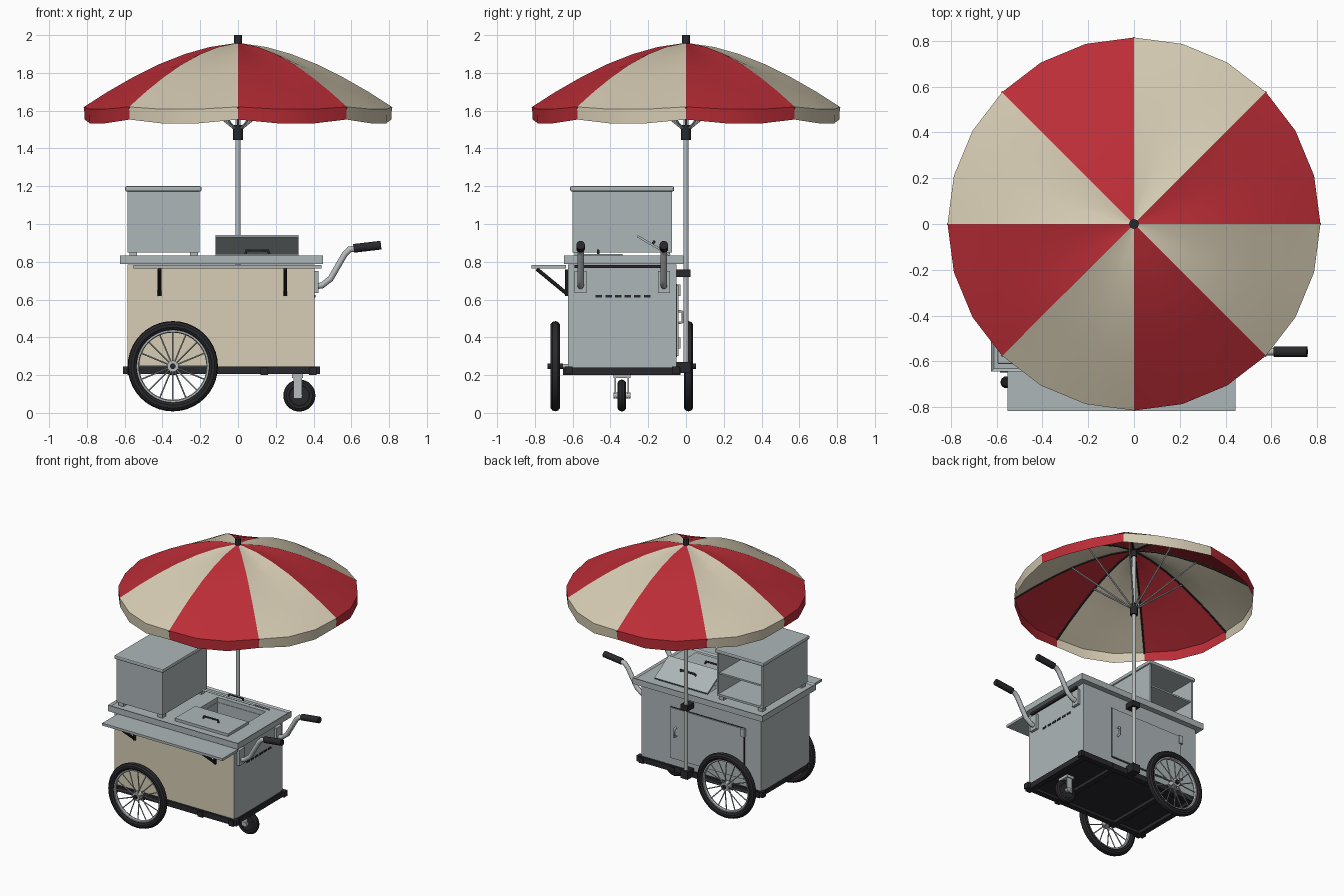
import bpy, bmesh, math
from mathutils import Vector, Matrix

if "Cube" in bpy.data.objects:
    bpy.data.objects.remove(bpy.data.objects["Cube"])


def mat(name, col):
    m = bpy.data.materials.new(name)
    m.diffuse_color = (*col, 1)
    m.use_nodes = True
    m.node_tree.nodes["Principled BSDF"].inputs["Base Color"].default_value = m.diffuse_color
    return m


STEEL = mat("steel", (0.42, 0.47, 0.48))
CHROME = mat("pale_metal", (0.47, 0.50, 0.51))
CREAM = mat("cream", (0.68, 0.61, 0.46))
RED = mat("red", (0.50, 0.026, 0.038))
BLACK = mat("black", (0.022, 0.022, 0.026))


def finish(name, bm, *mats, smooth=True):
    me = bpy.data.meshes.new(name)
    bm.to_mesh(me)
    bm.free()
    for m in mats:
        me.materials.append(m)
    if smooth:
        me.shade_smooth()
        me.set_sharp_from_angle(angle=math.radians(35))
    ob = bpy.data.objects.new(name, me)
    bpy.context.collection.objects.link(ob)
    return ob


def add_box(bm, x0, x1, y0, y1, z0, z1):
    M = Matrix.Translation(((x0 + x1) / 2, (y0 + y1) / 2, (z0 + z1) / 2))
    M = M @ Matrix.Diagonal((x1 - x0, y1 - y0, z1 - z0, 1))
    return bmesh.ops.create_cube(bm, size=1, matrix=M)


def boxes(name, m, *dims):
    bm = bmesh.new()
    for d in dims:
        add_box(bm, *d)
    return finish(name, bm, m, smooth=False)


def add_rod(bm, a, b, r, n=12):
    a, b = Vector(a), Vector(b)
    M = Matrix.Translation((a + b) / 2) @ (b - a).to_track_quat('Z', 'Y').to_matrix().to_4x4()
    bmesh.ops.create_cone(bm, cap_ends=True, segments=n, radius1=r, radius2=r,
                          depth=(b - a).length, matrix=M)


def rods(name, m, r, *pairs, n=12):
    bm = bmesh.new()
    for a, b in pairs:
        add_rod(bm, a, b, r, n)
    return finish(name, bm, m)


def pipe(name, m, r, pts):
    cu = bpy.data.curves.new(name, 'CURVE')
    cu.dimensions, cu.bevel_depth, cu.bevel_resolution, cu.use_fill_caps = '3D', r, 3, True
    sp = cu.splines.new('POLY')
    sp.points.add(len(pts) - 1)
    for p, c in zip(sp.points, pts):
        p.co = (*c, 1)
    cu.materials.append(m)
    ob = bpy.data.objects.new(name, cu)
    bpy.context.collection.objects.link(ob)


def ring(name, m, c, R, r, wide, n=40, k=10):
    """Torus around the y axis with an elliptical section."""
    bm = bmesh.new()
    vs = [[bm.verts.new((c[0] + (R + r * math.cos(b)) * math.cos(a), c[1] + wide * math.sin(b),
                         c[2] + (R + r * math.cos(b)) * math.sin(a)))
           for b in [j * math.tau / k for j in range(k)]]
          for a in [i * math.tau / n for i in range(n)]]
    for i in range(n):
        for j in range(k):
            bm.faces.new((vs[i][j], vs[i][(j + 1) % k], vs[(i + 1) % n][(j + 1) % k], vs[(i + 1) % n][j]))
    bmesh.ops.recalc_face_normals(bm, faces=bm.faces)
    finish(name, bm, m)


# Cart body with cream front, and counter with a raised lip
bm = bmesh.new()
add_box(bm, -0.585, 0.405, -0.625, -0.05, 0.24, 0.785)
for f in bm.faces:
    f.normal_update()
    f.material_index = int(f.normal.y < -0.5)
body = finish("cart_body", bm, STEEL, CREAM, smooth=False)

bm = bmesh.new()
add_box(bm, -0.625, 0.45, -0.645, -0.012, 0.787, 0.832)
bm.normal_update()
top = max(bm.faces, key=lambda f: f.normal.z)
bmesh.ops.inset_region(bm, faces=[top], thickness=0.02)
bmesh.ops.translate(bm, verts=top.verts, vec=(0, 0, -0.01))
counter = finish("counter", bm, STEEL, smooth=False)

# Open well sunk in the counter
cutter = boxes("well_cutter", STEEL, (-0.1, 0.3, -0.31, -0.1, 0.70, 0.95))
cutter.hide_render = True
cutter.hide_set(True)
for ob in (body, counter):
    md = ob.modifiers.new("well", 'BOOLEAN')
    md.operation, md.object, md.solver = 'DIFFERENCE', cutter, 'EXACT'

# Well lids: the front one closed, the rear one tilted open
boxes("closed_lid", STEEL, (-0.12, 0.32, -0.575, -0.335, 0.82, 0.842))
lid = boxes("open_lid", STEEL, (-0.22, 0.22, -0.2, 0, -0.005, 0.007))
lid.matrix_world = Matrix.Translation((0.1, -0.085, 0.835)) @ Matrix.Rotation(math.radians(-30), 4, 'X')
pipe("closed_lid_handle", BLACK, 0.007, [(0.04, -0.465, 0.84), (0.045, -0.465, 0.86),
                                         (0.16, -0.465, 0.86), (0.165, -0.465, 0.84)])
pipe("open_lid_handle", BLACK, 0.007, [(0.04, -0.18, 0.888), (0.045, -0.168, 0.908),
                                       (0.16, -0.168, 0.908), (0.165, -0.18, 0.888)])

# Display cabinet, open at the back
X0, X1, Y0, Y1 = -0.585, -0.203, -0.60, -0.075
boxes("cabinet", STEEL, (X0, X0 + 0.015, Y0, Y1, 0.85, 1.175), (X1 - 0.015, X1, Y0, Y1, 0.85, 1.175),
      (X0, X1, Y0, Y0 + 0.015, 0.85, 1.175), (X0, X1, Y0, Y1, 0.85, 0.866),
      (X0 + 0.01, X1 - 0.01, Y0 + 0.01, Y1 - 0.01, 1.01, 1.022))
roof = boxes("cabinet_top", STEEL, (-0.597, -0.193, -0.613, -0.063, 1.172, 1.2))
bv = roof.modifiers.new("bevel", 'BEVEL')
bv.width, bv.segments = 0.008, 2
boxes("cabinet_feet", STEEL, *[(x, x + 0.04, y, y + 0.04, 0.82, 0.851)
                               for x in (-0.575, -0.253) for y in (-0.59, -0.125)])

# Fold-out front shelf and its brackets
boxes("front_shelf", STEEL, (-0.552, 0.443, -0.817, -0.635, 0.764, 0.782))
for x in (-0.415, 0.25):
    rods("shelf_bracket", BLACK, 0.01, ((x, -0.79, 0.762), (x, -0.63, 0.63)),
         ((x, -0.63, 0.62), (x, -0.63, 0.76)), n=8)

# Chassis
boxes("chassis_rails", BLACK, *[(-0.61, 0.435, y, y + 0.04, 0.205, 0.246) for y in (-0.64, -0.075)],
      *[(x, x + 0.04, -0.65, -0.03, 0.2, 0.24) for x in (-0.585, -0.365, 0.12, 0.375)],
      (-0.585, 0.405, -0.625, -0.05, 0.225, 0.242))

# Side vents and trim bar
boxes("side_vents", BLACK, *[(0.40, 0.409, -0.478 + i * 0.051, -0.444 + i * 0.051, 0.61, 0.624)
                             for i in range(6)])
boxes("side_trim", BLACK, (0.40, 0.42, -0.59, -0.11, 0.768, 0.784))

# Rear door with dark gap, hinges and handle
boxes("door_gap", BLACK, (-0.453, 0.163, -0.052, -0.047, 0.297, 0.683))
boxes("rear_door", STEEL, (-0.448, 0.158, -0.052, -0.04, 0.302, 0.678))
boxes("door_hinges", CHROME, *[(-0.46, -0.43, -0.05, -0.03, z, z + 0.06) for z in (0.34, 0.62)])
pipe("door_handle", CHROME, 0.007, [(0.11, -0.045, 0.475), (0.11, -0.018, 0.48),
                                    (0.11, -0.018, 0.535), (0.11, -0.045, 0.54)])

# Push handles
for y in (-0.558, -0.117):
    boxes("handle_plate", STEEL, (0.40, 0.425, y - 0.032, y + 0.032, 0.635, 0.75))
    pipe("push_handle", CHROME, 0.017, [(0.41, y, 0.67), (0.445, y, 0.675), (0.49, y, 0.71),
                                        (0.565, y, 0.84), (0.59, y, 0.865), (0.64, y, 0.873)])
    rods("handle_grip", BLACK, 0.023, ((0.612, y, 0.871), (0.757, y, 0.888)), n=16)

# Spoked wheels on an axle
WX, WZ = -0.345, 0.247
for y in (-0.692, 0.013):
    ring("tyre", BLACK, (WX, y, WZ), 0.214, 0.025, 0.026)
    ring("wheel_rim", CHROME, (WX, y, WZ), 0.187, 0.009, 0.014, k=6)
    pairs = []
    for i in range(16):
        a = i * math.tau / 16
        d, s = Vector((math.cos(a), 0, math.sin(a))), 0.018 * (-1) ** i
        pairs.append((Vector((WX, y + s, WZ)) + d * 0.02, Vector((WX, y, WZ)) + d * 0.185))
    rods("spokes", CHROME, 0.004, *pairs, n=6)
    rods("hub", CHROME, 0.03, ((WX, y - 0.025, WZ), (WX, y + 0.025, WZ)), n=16)
    rods("hub_cap", BLACK, 0.015, ((WX, y - 0.04, WZ), (WX, y + 0.04, WZ)))
rods("axle", CHROME, 0.011, ((WX, -0.73, WZ), (WX, 0.05, WZ)))

# Caster
CX, CY, CZ = 0.325, -0.34, 0.092
rods("caster_wheel", BLACK, 0.06, ((CX, CY - 0.02, CZ), (CX, CY + 0.02, CZ)), n=28)
ring("caster_tyre", BLACK, (CX, CY, CZ), 0.062, 0.023, 0.023, n=28)
rods("caster_axle", CHROME, 0.016, ((CX, CY - 0.045, CZ), (CX, CY + 0.045, CZ)))
boxes("caster_fork", CHROME, *[(0.295, 0.338, y - 0.004, y + 0.004, 0.075, 0.195)
                               for y in (CY - 0.034, CY + 0.034)],
      (0.285, 0.345, CY - 0.045, CY + 0.045, 0.185, 0.205))

# Umbrella pole with clamps, runner and finial
rods("umbrella_pole", CHROME, 0.014, ((0, 0, 0.21), (0, 0, 1.96)), n=16)
boxes("pole_clamps", BLACK, (-0.03, 0.03, -0.055, 0.025, 0.72, 0.76), (-0.03, 0.03, -0.055, 0.025, 0.21, 0.27))
rods("runner", BLACK, 0.026, ((0, 0, 1.445), (0, 0, 1.525)), n=16)
rods("finial", BLACK, 0.021, ((0, 0, 1.9), (0, 0, 2.0)), n=16)

# Canopy: eight panels dipping between the ribs, with a short valance
PROFILE = [(0.015, 1.957), (0.15, 1.937), (0.28, 1.9), (0.42, 1.845), (0.55, 1.78),
           (0.69, 1.70), (0.815, 1.62), (0.812, 1.553)]
SAG = [0, 0.01, 0.018, 0.022, 0.024, 0.022, 0.012, 0.02]
bm = bmesh.new()
for p in range(8):
    rows = []
    for (r, z), s in zip(PROFILE, SAG):
        rows.append([bm.verts.new((r * math.cos(a), r * math.sin(a), z - s * (k % 3 > 0)))
                     for k in range(4) for a in [(p + k / 3) * math.pi / 4]])
    for lo, hi in zip(rows, rows[1:]):
        for k in range(3):
            f = bm.faces.new((lo[k], hi[k], hi[k + 1], lo[k + 1]))
            f.material_index = p % 2
canopy = finish("canopy", bm, RED, CREAM)
canopy.data.set_sharp_from_angle(angle=math.radians(60))

# Ribs, rib tips and struts under the canopy
ribs, struts = [], []
for i in range(8):
    d = Vector((math.cos(i * math.pi / 4), math.sin(i * math.pi / 4), 0))
    pts = [d * r + Vector((0, 0, z - 0.008)) for r, z in PROFILE[:7]]
    ribs += list(zip(pts, pts[1:]))
    struts.append((d * 0.02 + Vector((0, 0, 1.505)), d * 0.42 + Vector((0, 0, 1.835))))
rods("ribs", BLACK, 0.006, *ribs, n=6)
rods("struts", CHROME, 0.006, *struts, n=6)
